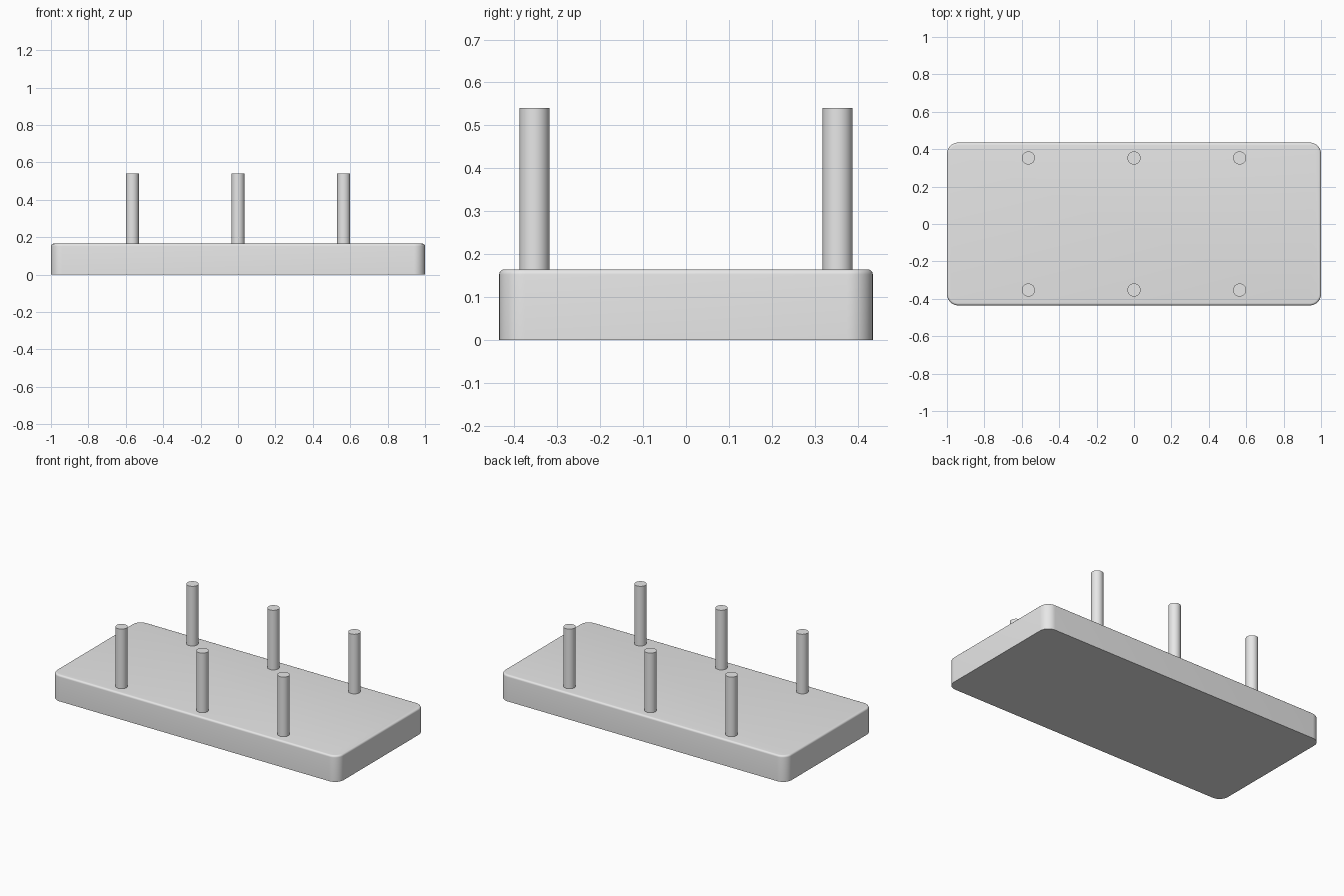
import bpy
import bmesh
import math

cube = bpy.data.objects.get("Cube")
if cube:
    bpy.data.objects.remove(cube, do_unlink=True)

LENGTH, WIDTH, BASE_TOP = 2.0, 0.87, 0.165
PEG_RADIUS, PEG_TOP, EMBED = 0.035, 0.541, 0.01
PEG_X, PEG_Y = 0.565, 0.353

grey = bpy.data.materials.new("light_grey")
grey.use_nodes = True
colour = (0.8, 0.8, 0.8, 1.0)
grey.diffuse_color = colour
grey.node_tree.nodes["Principled BSDF"].inputs["Base Color"].default_value = colour


def finish(obj):
    obj.data.materials.append(grey)
    bpy.ops.object.select_all(action="DESELECT")
    obj.select_set(True)
    bpy.context.view_layer.objects.active = obj
    bpy.ops.object.shade_smooth_by_angle(angle=math.radians(30))


# Base slab: rounded upright corners, then a fine round along the top rim
bm = bmesh.new()
bmesh.ops.create_cube(bm, size=1)
for v in bm.verts:
    v.co.x *= LENGTH
    v.co.y *= WIDTH
    v.co.z = (v.co.z + 0.5) * BASE_TOP
upright = [e for e in bm.edges if abs(e.verts[0].co.z - e.verts[1].co.z) > 0.1]
bmesh.ops.bevel(bm, geom=upright, offset=0.06, segments=12, profile=0.5, affect="EDGES")
rim = [e for e in bm.edges if all(v.co.z > BASE_TOP - 0.001 for v in e.verts)]
bmesh.ops.bevel(bm, geom=rim, offset=0.012, segments=5, profile=0.5, affect="EDGES")
mesh = bpy.data.meshes.new("base_slab")
bm.to_mesh(mesh)
bm.free()
slab = bpy.data.objects.new("base_slab", mesh)
bpy.context.collection.objects.link(slab)
finish(slab)

# Pegs: three along the front and three along the back
depth = PEG_TOP - BASE_TOP + EMBED
for row, y in (("front", -PEG_Y), ("back", PEG_Y)):
    for place, x in (("right", -PEG_X), ("middle", 0), ("left", PEG_X)):
        bpy.ops.mesh.primitive_cylinder_add(
            vertices=48, radius=PEG_RADIUS, depth=depth,
            location=(x, y, PEG_TOP - depth / 2))
        peg = bpy.context.object
        peg.name = f"{row}_{place}_peg"
        finish(peg)
